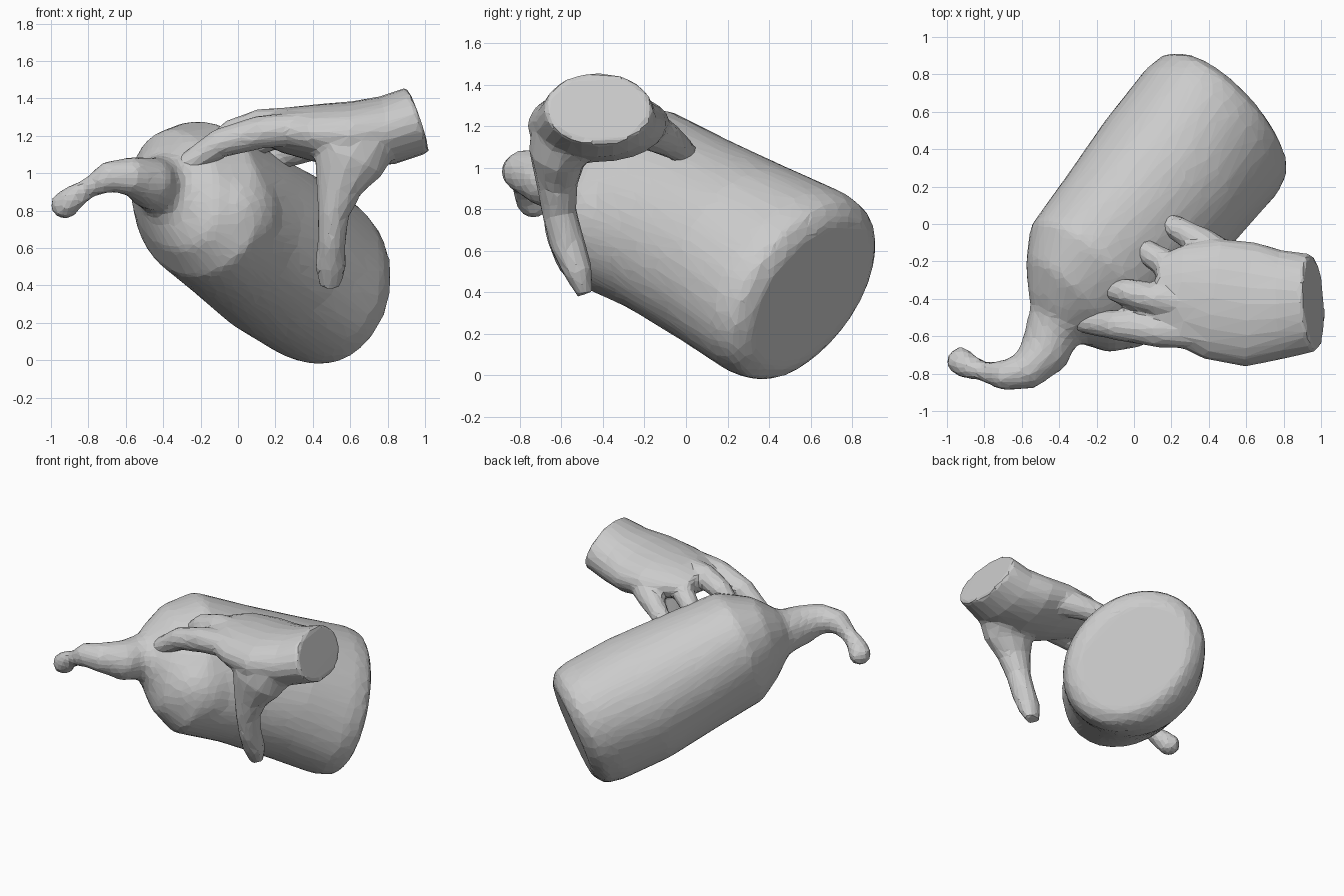
import bpy, bmesh
from math import sin, cos, pi, radians
from mathutils import Vector

if "Cube" in bpy.data.objects:
    bpy.data.objects.remove(bpy.data.objects["Cube"])


def tube(bm, stations, sides=20, roll=0.0, ref=(0, 0, 1)):
    """Loft elliptical rings through stations (x, y, z, half_width, half_height)."""
    ref = Vector(ref)
    pts = [Vector(s[:3]) for s in stations]
    rings = []
    for i, s in enumerate(stations):
        d = (pts[min(i + 1, len(pts) - 1)] - pts[max(i - 1, 0)]).normalized()
        u = d.cross(ref).normalized()
        v = u.cross(d)
        a = u * cos(roll) + v * sin(roll)
        b = v * cos(roll) - u * sin(roll)
        rings.append([bm.verts.new(pts[i] + a * s[3] * cos(2 * pi * k / sides)
                                   + b * s[4] * sin(2 * pi * k / sides))
                      for k in range(sides)])
    for r, q in zip(rings, rings[1:]):
        for k in range(sides):
            n = (k + 1) % sides
            bm.faces.new((r[k], r[n], q[n], q[k]))
    bm.faces.new(rings[0][::-1])
    bm.faces.new(rings[-1])


def round_tube(bm, stations, ref=(0, 0, 1)):
    """Tube of circular section with a rounded tip."""
    st = [(x, y, z, r, r) for x, y, z, r in stations]
    tube(bm, st, 12, 0, ref)
    x, y, z, r = stations[-1]
    ball(bm, (x, y, z), r)


def ball(bm, centre, r):
    geo = bmesh.ops.create_icosphere(bm, subdivisions=3, radius=r)
    bmesh.ops.translate(bm, verts=geo["verts"], vec=centre)


def finish(bm, name, voxel, smooth, ratio):
    """Fuse the overlapping pieces into one faceted skin."""
    bmesh.ops.recalc_face_normals(bm, faces=bm.faces)
    me = bpy.data.meshes.new(name)
    bm.to_mesh(me)
    bm.free()
    ob = bpy.data.objects.new(name, me)
    bpy.context.collection.objects.link(ob)
    m = ob.modifiers.new("fuse", "REMESH")
    m.mode = "VOXEL"
    m.voxel_size = voxel
    m = ob.modifiers.new("soften", "SMOOTH")
    m.factor = 0.5
    m.iterations = smooth
    m = ob.modifiers.new("facets", "DECIMATE")
    m.ratio = ratio
    return ob


# Bulging bag body, lofted from the neck end to the blunt back end
bm = bmesh.new()
tube(bm, [(-.44, -.57, .94, .12, .11), (-.40, -.51, .93, .23, .19),
          (-.34, -.44, .91, .38, .28), (-.22, -.31, .86, .50, .39),
          (-.01, -.03, .725, .485, .42), (.21, .25, .575, .50, .45),
          (.41, .49, .445, .53, .435), (.475, .57, .405, .51, .41),
          (.51, .61, .385, .43, .33)], 32, radians(-45))
# Front lobe
ball(bm, (-.07, -.36, .76), .315)
# Curled neck and its end knob
round_tube(bm, [(-.36, -.45, .93, .20), (-.44, -.58, .94, .15),
                (-.48, -.69, .95, .14), (-.58, -.79, .985, .105),
                (-.70, -.81, .98, .085), (-.80, -.79, .92, .055),
                (-.88, -.765, .87, .07), (-.925, -.735, .83, .08)])
finish(bm, "bag", .03, 4, .15)

# Wrist and palm
bm = bmesh.new()
tube(bm, [(.962, -.42, 1.285, .26, .185), (.80, -.43, 1.23, .29, .185),
          (.62, -.43, 1.205, .335, .18), (.42, -.40, 1.215, .325, .155),
          (.24, -.38, 1.23, .27, .12), (.12, -.38, 1.235, .20, .07)], 24)
# Fingers, from the front one to the small one
fingers = [
    [(.35, -.58, 1.24, .09), (.12, -.57, 1.22, .09), (-.10, -.54, 1.16, .08), (-.28, -.52, 1.04, .062)],
    [(.35, -.43, 1.27, .09), (.12, -.40, 1.26, .085), (-.04, -.365, 1.21, .075), (-.13, -.345, 1.14, .06)],
    [(.40, -.28, 1.24, .09), (.20, -.23, 1.21, .08), (.10, -.17, 1.16, .07), (.03, -.12, 1.11, .06)],
    [(.50, -.20, 1.19, .10), (.36, -.10, 1.14, .085), (.26, -.04, 1.10, .07), (.17, .01, 1.05, .06)],
]
for f in fingers:
    round_tube(bm, f)
# Thumb pressing down the front
tube(bm, [(.66, -.56, 1.20, .21, .19), (.585, -.62, 1.06, .195, .14),
          (.54, -.62, .92, .125, .10), (.51, -.61, .78, .085, .085),
          (.50, -.57, .63, .075, .085), (.495, -.52, .50, .085, .07),
          (.49, -.485, .39, .055, .04)], 12, 0, (0, 1, 0))
finish(bm, "hand", .02, 3, .09)
